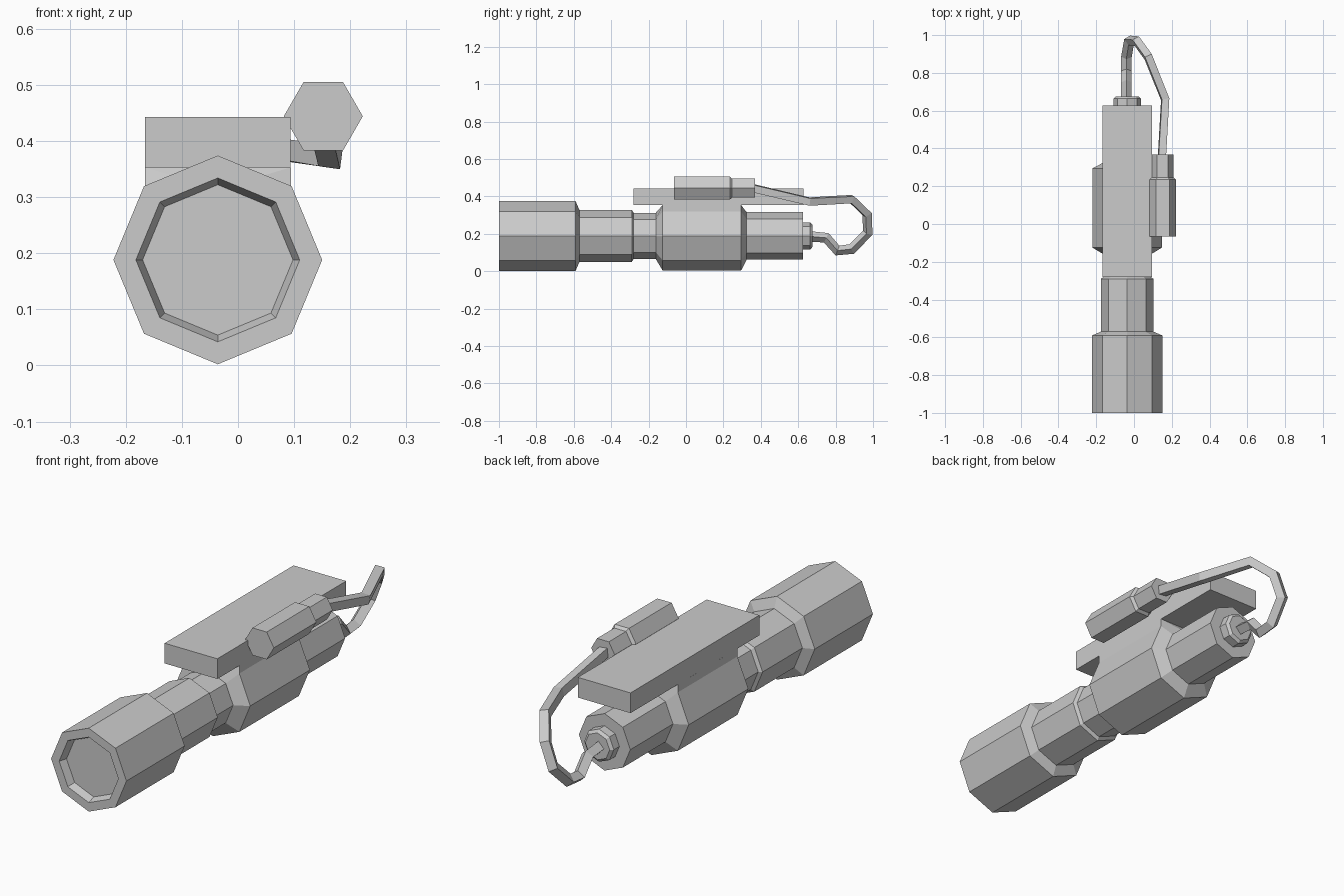
import bpy, bmesh, math
from mathutils import Vector

cube = bpy.data.objects.get("Cube")
if cube:
    bpy.data.objects.remove(cube, do_unlink=True)

grey = bpy.data.materials.new("plain_grey")
grey.use_nodes = True
grey.diffuse_color = (0.6, 0.6, 0.6, 1)
grey.node_tree.nodes["Principled BSDF"].inputs["Base Color"].default_value = (0.6, 0.6, 0.6, 1)

AXIS = Vector((-0.036, 0, 0.188))   # long axis of the torch
BODY_R = 0.186
PLATE_BOTTOM = 0.353


def ring(centre, y, r, sides=8):
    """Regular polygon in the xz plane."""
    return [centre + Vector((r * math.cos(math.tau * i / sides), y,
                             r * math.sin(math.tau * i / sides))) for i in range(sides)]


def loft(name, rings):
    """Skin a list of equal-length rings and cap both ends."""
    bm = bmesh.new()
    loops = [[bm.verts.new(p) for p in pts] for pts in rings]
    n = len(loops[0])
    for a, b in zip(loops, loops[1:]):
        for i in range(n):
            j = (i + 1) % n
            bm.faces.new((a[i], a[j], b[j], b[i]))
    bm.faces.new(loops[0])
    bm.faces.new(loops[-1])
    bmesh.ops.remove_doubles(bm, verts=bm.verts, dist=0.0001)
    bmesh.ops.recalc_face_normals(bm, faces=bm.faces)
    mesh = bpy.data.meshes.new(name)
    bm.to_mesh(mesh)
    bm.free()
    mesh.materials.append(grey)
    obj = bpy.data.objects.new(name, mesh)
    bpy.context.collection.objects.link(obj)
    return obj


def turned(name, centre, profile, sides=8):
    return loft(name, [ring(centre, y, r, sides) for y, r in profile])


# Head with recessed lens, stepping down to the neck
turned("head_and_neck", AXIS, [
    (-0.965, 0.134), (-1.0, 0.146), (-1.0, BODY_R), (-0.59, BODY_R),
    (-0.57, 0.139), (-0.29, 0.139), (-0.28, 0.124), (-0.12, 0.124)])

# Rear tube
turned("rear_tube", AXIS, [(0.25, 0.127), (0.625, 0.127)])

# Cable socket at the tail
turned("tail_socket", AXIS, [(0.62, 0.073), (0.664, 0.073), (0.675, 0.06)])


# Clamp: octagon whose top corner is split into a flat saddle under the plate
def clamp_ring(y, r, saddle):
    pts = ring(AXIS, y, r)
    top = pts[2]
    pair = [top.copy(), top.copy()]
    if saddle:
        pair = [Vector((pts[k].x, y, PLATE_BOTTOM)) for k in (1, 3)]
    return pts[:2] + pair + pts[3:]


loft("clamp", [clamp_ring(-0.16, 0.126, False), clamp_ring(-0.125, BODY_R - 0.002, True),
               clamp_ring(0.295, BODY_R - 0.002, True), clamp_ring(0.325, 0.126, False)])

# Mounting plate
loft("mounting_plate", [
    [Vector((x, y, z)) for x, z in ((-0.166, PLATE_BOTTOM), (0.094, PLATE_BOTTOM),
                                    (0.094, 0.443), (-0.166, 0.443))]
    for y in (-0.28, 0.628)])

# Hexagonal switch beside the plate
turned("pressure_switch", Vector((0.152, 0, 0.444)), [
    (-0.065, 0.0704), (0.235, 0.0704), (0.247, 0.058), (0.368, 0.058)], sides=6)

# Cable looping from the socket to the switch
path = [(-0.04, 0.66, 0.186), (-0.04, 0.75, 0.178), (-0.04, 0.81, 0.11), (-0.04, 0.885, 0.118),
        (-0.025, 0.972, 0.205), (0.015, 0.968, 0.305), (0.075, 0.885, 0.385),
        (0.165, 0.66, 0.372), (0.148, 0.36, 0.443)]
curve = bpy.data.curves.new("cable", "CURVE")
curve.dimensions = "3D"
curve.bevel_depth = 0.028
curve.bevel_resolution = 0
curve.use_fill_caps = True
spline = curve.splines.new("POLY")
spline.points.add(len(path) - 1)
for point, co in zip(spline.points, path):
    point.co = (*co, 1)
spline.use_smooth = False
curve.materials.append(grey)
cable = bpy.data.objects.new("cable", curve)
bpy.context.collection.objects.link(cable)
